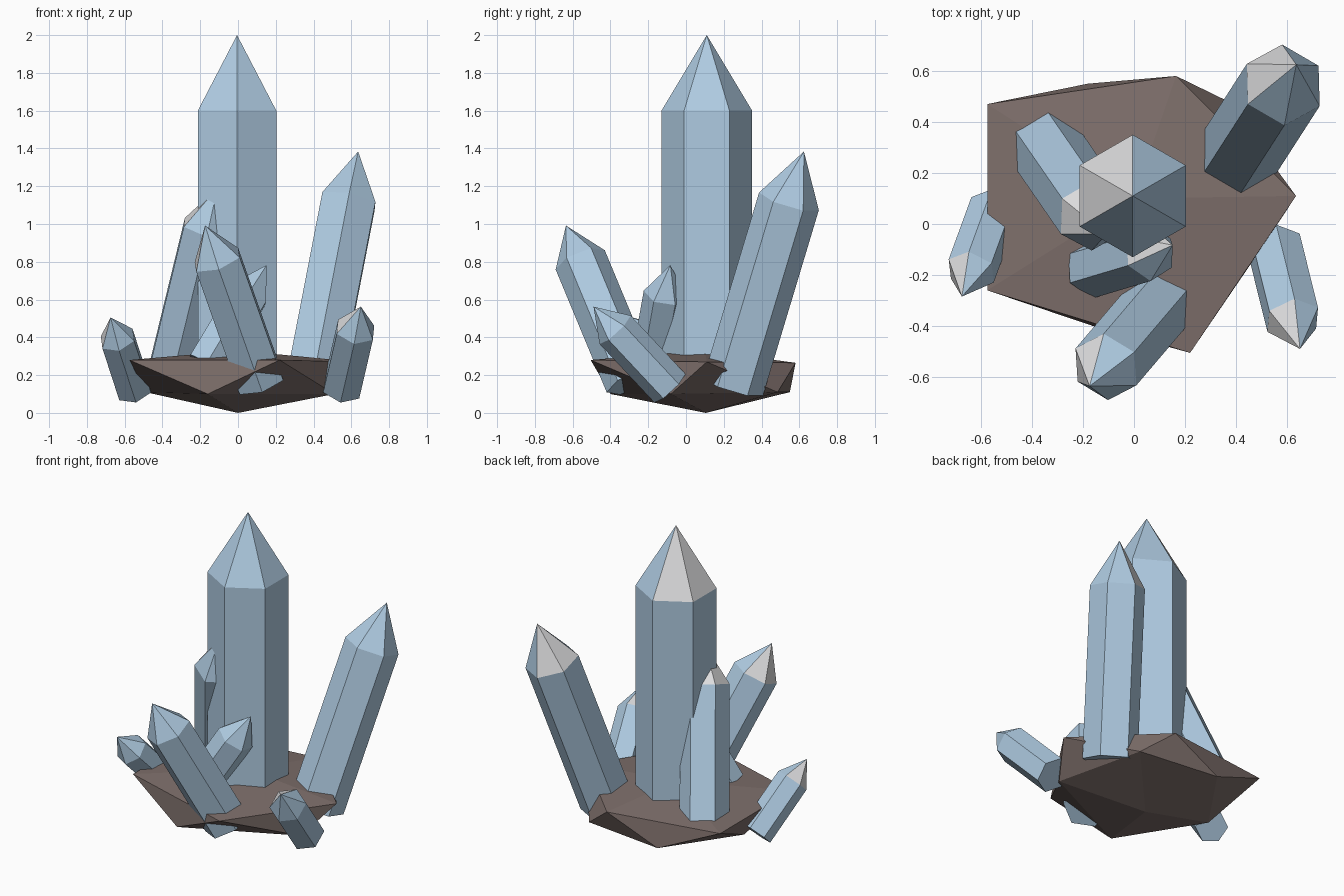
import bpy, bmesh, math
from mathutils import Vector

cube = bpy.data.objects.get("Cube")
if cube:
    bpy.data.objects.remove(cube, do_unlink=True)


def material(name, rgb):
    mat = bpy.data.materials.new(name)
    mat.use_nodes = True
    mat.diffuse_color = (*rgb, 1)
    bsdf = next(n for n in mat.node_tree.nodes if n.type == "BSDF_PRINCIPLED")
    bsdf.inputs["Base Color"].default_value = (*rgb, 1)
    return mat


blue = material("pale_blue", (0.43, 0.60, 0.76))
white = material("pale_grey", (0.72, 0.72, 0.73))
brown = material("rock_brown", (0.21, 0.16, 0.148))


def finish(bm, name, mats):
    bmesh.ops.recalc_face_normals(bm, faces=bm.faces)
    mesh = bpy.data.meshes.new(name)
    bm.to_mesh(mesh)
    bm.free()
    for mat in mats:
        mesh.materials.append(mat)
    obj = bpy.data.objects.new(name, mesh)
    bpy.context.collection.objects.link(obj)
    return obj


def crystal(name, base, shoulder, tip_length, radius):
    """Six-sided shaft from base to shoulder centre, closed by a pyramid tip."""
    base, shoulder = Vector(base), Vector(shoulder)
    axis = shoulder - base
    length = axis.length
    bm = bmesh.new()
    rings = []
    for z in (0, length):
        rings.append([bm.verts.new((radius * math.cos(math.radians(90 + 60 * i)),
                                    radius * math.sin(math.radians(90 + 60 * i)), z))
                      for i in range(6)])
    tip = bm.verts.new((0, 0, length + tip_length))
    low, high = rings
    bm.faces.new(low)
    for i in range(6):
        j = (i + 1) % 6
        bm.faces.new((low[i], low[j], high[j], high[i]))
        facet = bm.faces.new((high[i], high[j], tip))
        facet.material_index = 1 if i < 2 else 0   # two pale facets on the tip
    obj = finish(bm, name, (blue, white))
    obj.rotation_mode = "QUATERNION"
    obj.rotation_quaternion = Vector((0, 0, 1)).rotation_difference(axis)
    obj.location = base


# Crystals: name, base centre, shoulder centre, tip length, radius
crystal("main_crystal", (-0.005, 0.11, 0.2), (-0.005, 0.11, 1.6), 0.4, 0.24)
crystal("tall_leaning_crystal", (0.395, 0.25, 0.14), (0.585, 0.545, 1.12), 0.28, 0.165)
crystal("front_crystal", (0.12, -0.29, 0.16), (-0.11, -0.56, 0.81), 0.207, 0.14)
crystal("back_crystal", (-0.35, 0.31, 0.2), (-0.16, 0.035, 0.98), 0.23, 0.147)
crystal("inner_crystal", (-0.168, -0.178, 0.25), (0.06, -0.11, 0.63), 0.18, 0.115)
crystal("small_right_crystal", (-0.549, 0.06, 0.12), (-0.638, -0.184, 0.393), 0.155, 0.1)
crystal("small_left_crystal", (0.55, -0.085, 0.13), (0.622, -0.375, 0.44), 0.17, 0.112)

# Rock base: a squashed, uneven twenty-faced stone
bm = bmesh.new()
top = bm.verts.new((0, 0.1, 0.33))
bottom = bm.verts.new((0, 0.105, 0))
upper = [bm.verts.new(p) for p in (
    (0.635, 0.11, 0.27), (0.165, 0.58, 0.265), (-0.575, 0.47, 0.28),
    (-0.575, -0.26, 0.28), (0.22, -0.505, 0.28))]
lower = [bm.verts.new(p) for p in (
    (0.36, 0.485, 0.11), (-0.18, 0.55, 0.11), (-0.49, 0.1, 0.11),
    (-0.16, -0.4, 0.1), (0.51, -0.08, 0.1))]
for i in range(5):
    j = (i + 1) % 5
    bm.faces.new((top, upper[i], upper[j]))
    bm.faces.new((upper[i], lower[i], upper[j]))
    bm.faces.new((upper[j], lower[i], lower[j]))
    bm.faces.new((lower[i], bottom, lower[j]))
finish(bm, "rock_base", (brown,))
